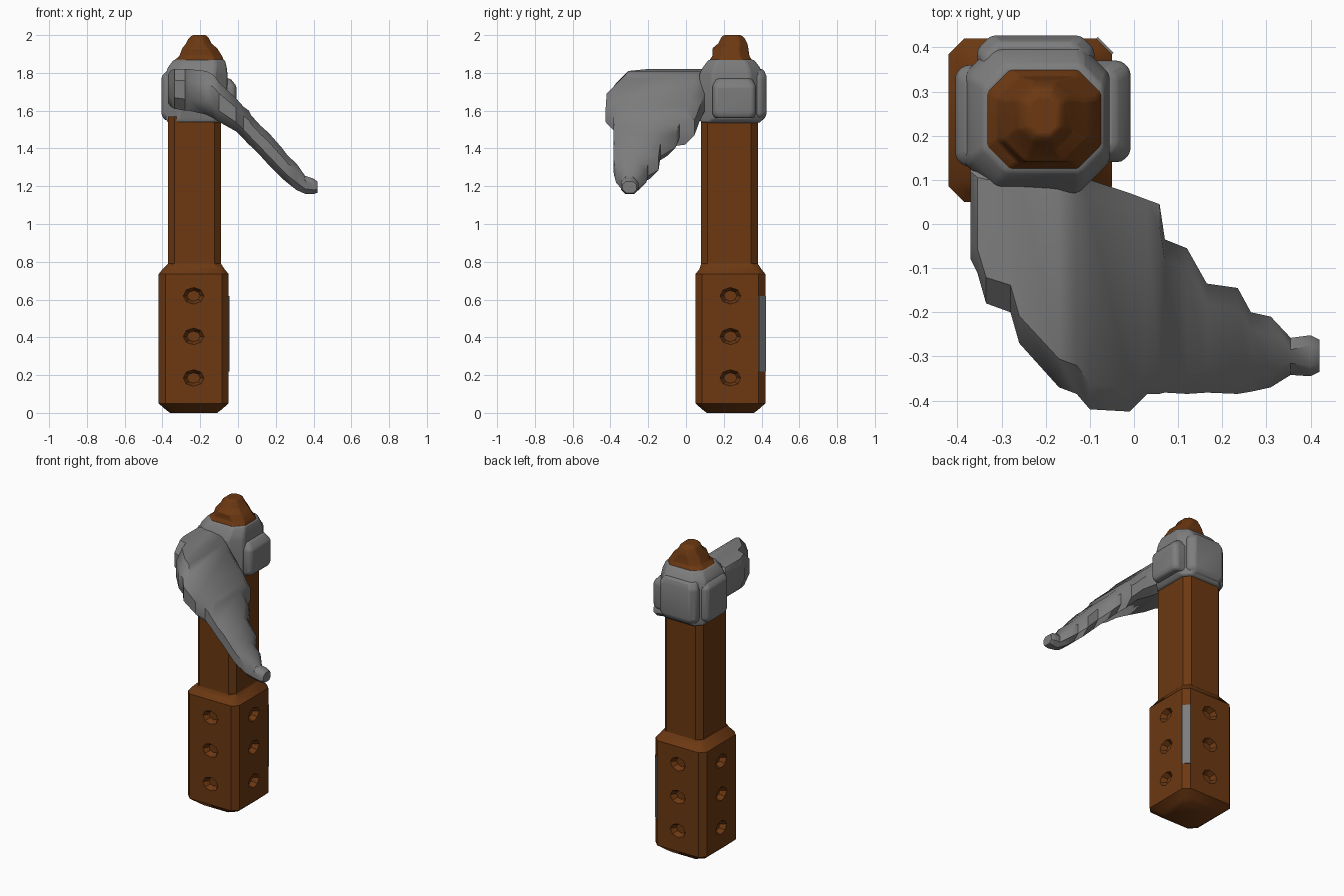
import bpy, bmesh, math
from mathutils import Matrix

if "Cube" in bpy.data.objects:
    bpy.data.objects.remove(bpy.data.objects["Cube"])


def material(name, rgb):
    m = bpy.data.materials.new(name)
    m.diffuse_color = (*rgb, 1)
    m.use_nodes = True
    m.node_tree.nodes["Principled BSDF"].inputs["Base Color"].default_value = m.diffuse_color
    return m


WOOD = material("brown wood", (0.15, 0.04, 0.006))
STONE = material("grey stone", (0.205, 0.205, 0.205))


def loft(name, rings, mat, bevel=0.0, angle=35):
    """Skin a list of equal-length point rings and cap both ends."""
    bm = bmesh.new()
    vs = [[bm.verts.new(p) for p in r] for r in rings]
    n = len(vs[0])
    for a, b in zip(vs, vs[1:]):
        for i in range(n):
            j = (i + 1) % n
            bm.faces.new((a[i], a[j], b[j], b[i]))
    bm.faces.new(vs[0][::-1])
    bm.faces.new(vs[-1])
    bmesh.ops.recalc_face_normals(bm, faces=bm.faces)
    me = bpy.data.meshes.new(name)
    bm.to_mesh(me)
    bm.free()
    ob = bpy.data.objects.new(name, me)
    bpy.context.collection.objects.link(ob)
    me.materials.append(mat)
    if bevel:
        mod = ob.modifiers.new("soft edges", 'BEVEL')
        mod.width, mod.segments = bevel, 2
        mod.limit_method, mod.angle_limit = 'ANGLE', math.radians(25)
    bpy.ops.object.select_all(action='DESELECT')
    ob.select_set(True)
    bpy.context.view_layer.objects.active = ob
    bpy.ops.object.shade_smooth_by_angle(angle=math.radians(angle))
    return ob


def octagon(a0, a1, b0, b1, c):
    """Rectangle with chamfered corners."""
    return [(a0 + c, b0), (a1 - c, b0), (a1, b0 + c), (a1, b1 - c),
            (a1 - c, b1), (a0 + c, b1), (a0, b1 - c), (a0, b0 + c)]


def column(name, sections, mat, bevel=0.0):
    """Sections are (z, x0, x1, y0, y1, chamfer)."""
    rings = [[(x, y, s[0]) for x, y in octagon(*s[1:])] for s in sections]
    return loft(name, rings, mat, bevel)


# Handle
grip = column("grip", [(0, -.36, -.11, .11, .36, .04), (.015, -.38, -.09, .09, .38, .04),
                       (.05, -.42, -.05, .05, .42, .035), (.735, -.42, -.05, .05, .42, .035),
                       (.76, -.40, -.07, .07, .40, .03), (.79, -.37, -.09, .08, .38, .03)], WOOD)
column("shaft", [(.75, -.37, -.09, .08, .38, .035), (1.57, -.37, -.09, .08, .38, .035)], WOOD)

# Dimples pressed into all four grip faces
bm = bmesh.new()
for k in range(4):
    for z in (.185, .405, .62):
        m = (Matrix.Translation((-.235, .235, z)) @ Matrix.Rotation(k * math.pi / 2, 4, 'Z')
             @ Matrix.Translation((0, -.185, 0)) @ Matrix.Rotation(math.pi / 2, 4, 'X'))
        r = bmesh.ops.create_cone(bm, cap_ends=True, segments=8, radius1=.035, radius2=.075,
                                  depth=.07, matrix=m @ Matrix.Diagonal((1, .8, 1, 1)))
me = bpy.data.meshes.new("dimple_cutter")
bm.to_mesh(me)
bm.free()
cutter = bpy.data.objects.new("dimple_cutter", me)
bpy.context.collection.objects.link(cutter)
cutter.hide_render = True
mod = grip.modifiers.new("dimples", 'BOOLEAN')
mod.operation, mod.object, mod.solver = 'DIFFERENCE', cutter, 'EXACT'
bpy.ops.object.select_all(action='DESELECT')
grip.select_set(True)
bpy.context.view_layer.objects.active = grip
bpy.ops.object.modifier_apply(modifier=mod.name)
bpy.data.objects.remove(cutter)

# Worn grey strip on the back right corner of the grip
strip = [(-.088, .418), (-.082, .424), (-.046, .388), (-.052, .382)]
loft("worn_strip", [[(x, y, z) for x, y in strip] for z in (.22, .62)], STONE)

# Stone collar with bosses on the left, right and back
column("collar", [(1.535, -.37, -.08, .08, .39, .04), (1.56, -.385, -.055, .07, .41, .07),
                  (1.79, -.385, -.055, .07, .41, .07), (1.83, -.37, -.06, .09, .39, .06),
                  (1.87, -.34, -.07, .12, .36, .05)], STONE, .01)
column("right_boss", [(1.56, -.2, -.02, .15, .36, .02), (1.585, -.2, -.008, .14, .37, .02),
                      (1.73, -.2, -.008, .14, .37, .02), (1.77, -.2, -.04, .16, .35, .02)], STONE, .01)
column("left_boss", [(1.55, -.39, -.25, .14, .34, .02), (1.58, -.405, -.25, .13, .36, .02),
                     (1.78, -.405, -.25, .13, .36, .02), (1.81, -.38, -.25, .14, .34, .02)], STONE, .01)
column("back_boss", [(1.55, -.34, -.11, .3, .41, .03), (1.58, -.355, -.09, .3, .427, .03),
                     (1.78, -.355, -.09, .3, .427, .03), (1.82, -.34, -.11, .3, .41, .03)], STONE, .01)

# Wooden end of the handle poking out of the collar
column("handle_tip", [(1.82, -.355, -.065, .11, .365, .06), (1.868, -.335, -.075, .125, .35, .05),
                      (1.89, -.31, -.085, .14, .335, .05), (1.93, -.295, -.11, .14, .33, .05),
                      (1.955, -.275, -.14, .17, .325, .04), (1.985, -.26, -.155, .185, .31, .03),
                      (2.0, -.24, -.17, .2, .29, .02)], WOOD, .006)

# Curved blade: sections along x as (x, front y, back y, bottom z, top z)
blade = [(-.37, -.08, .16, 1.64, 1.79), (-.355, -.11, .16, 1.62, 1.815), (-.335, -.18, .16, 1.61, 1.82),
         (-.28, -.20, .16, 1.60, 1.82), (-.26, -.27, .16, 1.60, 1.82), (-.17, -.37, .14, 1.58, 1.81),
         (-.13, -.385, .12, 1.56, 1.79), (-.10, -.42, .10, 1.54, 1.75), (-.01, -.425, .07, 1.49, 1.665),
         (.03, -.385, .055, 1.45, 1.62), (.058, -.385, .045, 1.42, 1.60), (.07, -.382, -.035, 1.41, 1.575),
         (.12, -.385, -.055, 1.36, 1.52), (.165, -.382, -.135, 1.31, 1.48), (.235, -.385, -.145, 1.24, 1.40),
         (.265, -.38, -.20, 1.215, 1.36), (.31, -.37, -.21, 1.18, 1.32), (.355, -.342, -.258, 1.16, 1.255),
         (.40, -.345, -.252, 1.158, 1.24), (.42, -.335, -.262, 1.165, 1.225)]
loft("blade", [[(x, y, z) for y, z in octagon(y0, y1, z0, z1, .28 * (z1 - z0))]
               for x, y0, y1, z0, z1 in blade], STONE, angle=40)
